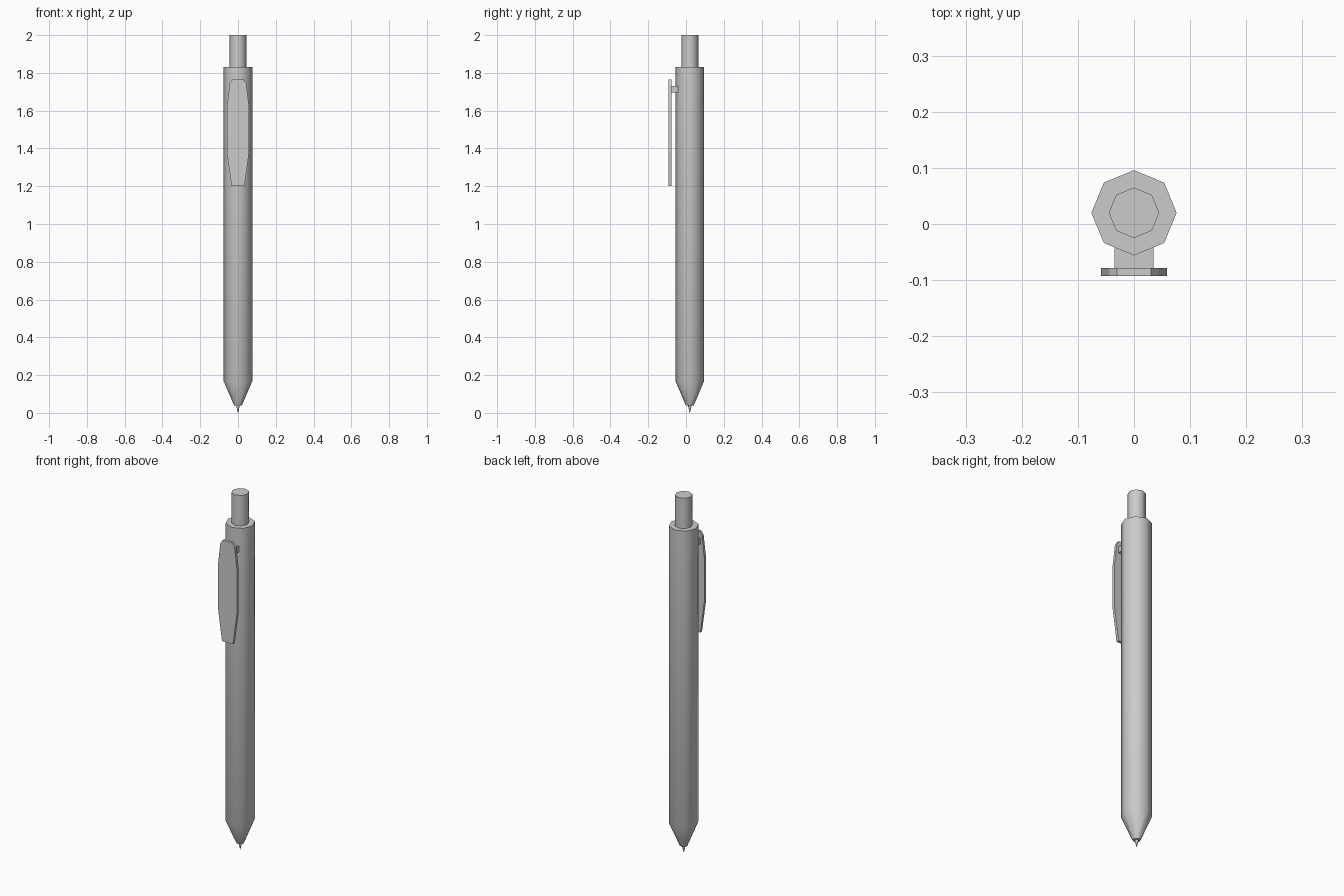
import bpy, bmesh, math

if "Cube" in bpy.data.objects:
    bpy.data.objects.remove(bpy.data.objects["Cube"])

AXIS_Y = 0.02   # the barrel axis sits slightly behind centre
SIDES = 8


def finish(name, bm, smooth=False):
    bmesh.ops.recalc_face_normals(bm, faces=bm.faces)
    mesh = bpy.data.meshes.new(name)
    bm.to_mesh(mesh)
    bm.free()
    obj = bpy.data.objects.new(name, mesh)
    bpy.context.collection.objects.link(obj)
    if smooth:
        bpy.ops.object.select_all(action='DESELECT')
        obj.select_set(True)
        bpy.context.view_layer.objects.active = obj
        bpy.ops.object.shade_smooth_by_angle(angle=math.radians(50))
    return obj


def lathe(name, profile):
    """Stack octagonal rings given as (radius, z) and cap both ends."""
    bm = bmesh.new()
    rings = []
    for r, z in profile:
        angles = [2 * math.pi * i / SIDES for i in range(SIDES)]
        rings.append([bm.verts.new((r * math.cos(a), AXIS_Y + r * math.sin(a), z)) for a in angles])
    for low, high in zip(rings, rings[1:]):
        for i in range(SIDES):
            j = (i + 1) % SIDES
            bm.faces.new((low[i], low[j], high[j], high[i]))
    bm.faces.new(rings[0])
    bm.faces.new(rings[-1])
    return finish(name, bm, smooth=True)


def plate(name, half_outline, y0, y1):
    """Mirror a half outline of (x, z) and extrude it along y."""
    outline = half_outline + [(-x, z) for x, z in reversed(half_outline)]
    bm = bmesh.new()
    face = bm.faces.new([bm.verts.new((x, y0, z)) for x, z in outline])
    new = bmesh.ops.extrude_face_region(bm, geom=[face])
    verts = [g for g in new['geom'] if isinstance(g, bmesh.types.BMVert)]
    bmesh.ops.translate(bm, verts=verts, vec=(0, y1 - y0, 0))
    return finish(name, bm)


# Barrel with tapered nose
lathe("barrel", [(0.02, 0.038), (0.076, 0.168), (0.076, 1.83)])

# Writing point
lathe("writing_point", [(0.001, 0.0), (0.009, 0.035), (0.009, 0.05)])

# Push button
lathe("push_button", [(0.045, 1.80), (0.045, 2.0)])

# Pocket clip and the bridge joining it to the barrel
plate("clip", [(0.034, 1.2), (0.059, 1.38), (0.059, 1.62), (0.044, 1.745), (0.030, 1.765)],
      -0.093, -0.078)
plate("clip_bridge", [(0.035, 1.697), (0.035, 1.73)], -0.079, -0.038)
